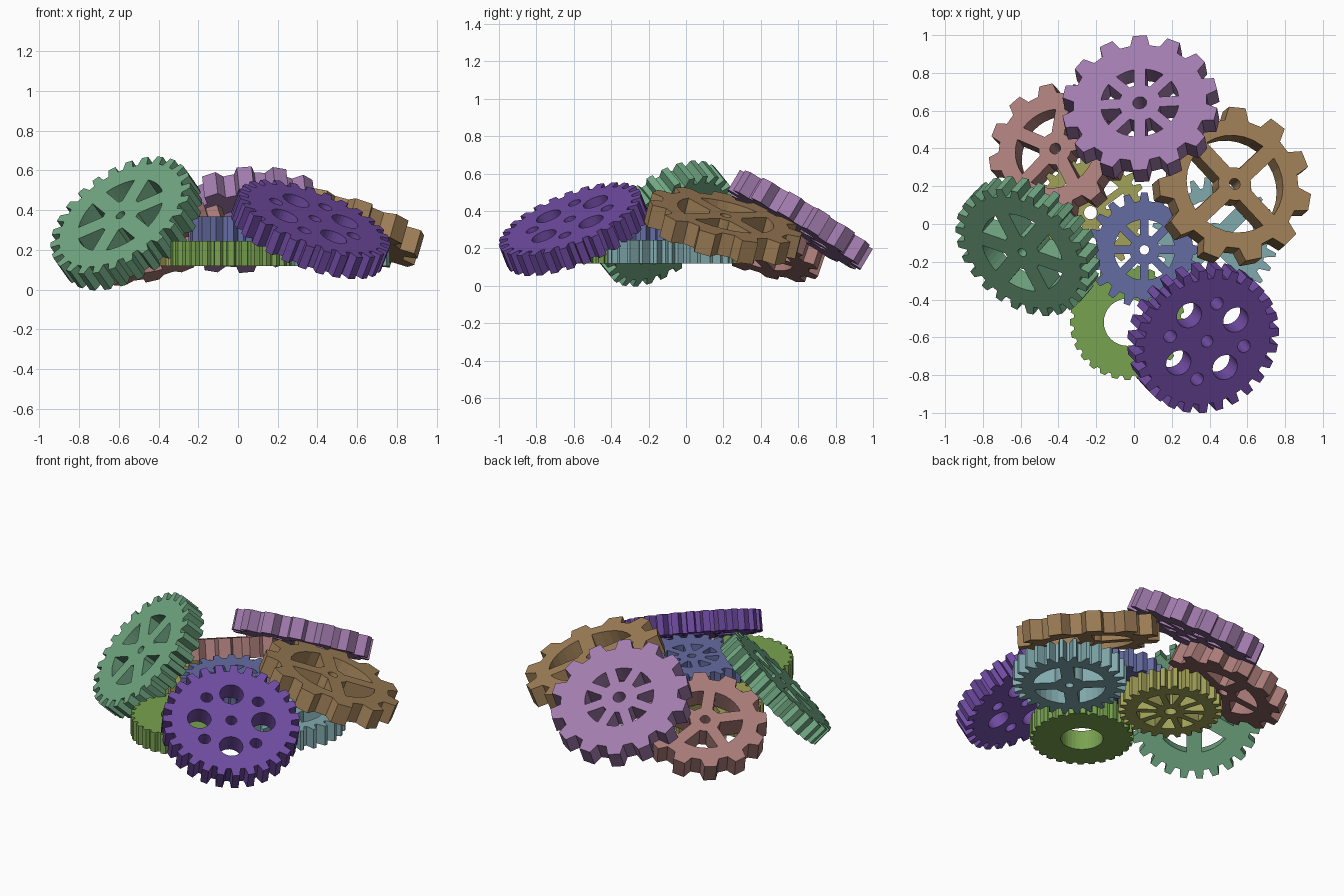
import bpy, bmesh
from math import sin, cos, pi, asin, radians
from mathutils import Vector, Matrix

if "Cube" in bpy.data.objects:
    bpy.data.objects.remove(bpy.data.objects["Cube"])

T = 0.125  # common gear thickness


def pol(r, a):
    return (r * cos(a), r * sin(a))


# --- outlines -------------------------------------------------------------
def teeth(n, root, tip, phase, wr, wt):
    """Toothed rim; wr / wt are root and tip widths as a share of the pitch."""
    p = 2 * pi / n
    pts = []
    for i in range(n):
        a = radians(phase) + i * p
        pts += [pol(root, a - wr * p / 2), pol(tip, a - wt * p / 2),
                pol(tip, a + wt * p / 2), pol(root, a + wr * p / 2)]
    return pts


def circle(r, x=0, y=0, n=24):
    return [(x + r * cos(2 * pi * i / n), y + r * sin(2 * pi * i / n)) for i in range(n)]


def windows(n, r0, r1, w, phase):
    """Openings between n spokes of even width w; one spoke at the phase angle."""
    out = []
    for k in range(n):
        mid = radians(phase) + (k + 0.5) * 2 * pi / n
        h0, h1 = (max(pi / n - asin(w / 2 / r), 0.02) for r in (r0, r1))
        steps = [-1 + i / 3 for i in range(7)]
        out.append([pol(r0, mid + s * h0) for s in steps] +
                   [pol(r1, mid - s * h1) for s in steps])
    return out


def ring(n, r, d, phase):
    return [circle(r, *pol(d, radians(phase) + 2 * pi * k / n)) for k in range(n)]


# --- gear builder ---------------------------------------------------------
def gear(name, color, loc, normal, rim, holes):
    cu = bpy.data.curves.new(name + "_profile", 'CURVE')
    cu.dimensions = '2D'
    cu.fill_mode = 'BOTH'
    cu.extrude = T / 2
    for pts in [rim] + holes:
        sp = cu.splines.new('POLY')
        sp.points.add(len(pts) - 1)
        for q, (x, y) in zip(sp.points, pts):
            q.co = (x, y, 0, 1)
        sp.use_cyclic_u = True
    tmp = bpy.data.objects.new(name + "_tmp", cu)
    bpy.context.scene.collection.objects.link(tmp)
    dg = bpy.context.evaluated_depsgraph_get()
    me = bpy.data.meshes.new_from_object(tmp.evaluated_get(dg))
    bpy.data.objects.remove(tmp)
    bm = bmesh.new()
    bm.from_mesh(me)
    bmesh.ops.remove_doubles(bm, verts=bm.verts, dist=1e-5)
    bmesh.ops.recalc_face_normals(bm, faces=bm.faces)
    for f in bm.faces:
        f.smooth = False
    bm.to_mesh(me)
    bm.free()
    me.name = name
    mat = bpy.data.materials.new(name + "_paint")
    mat.diffuse_color = (*color, 1)
    mat.use_nodes = True
    mat.node_tree.nodes["Principled BSDF"].inputs["Base Color"].default_value = mat.diffuse_color
    me.materials.clear()
    me.materials.append(mat)
    ob = bpy.data.objects.new(name, me)
    # local z along the axle, local x kept near world x
    z = Vector(normal).normalized()
    x = (Vector((1, 0, 0)) - z * z.x).normalized()
    rot = Matrix((x, z.cross(x), z)).transposed().to_4x4()
    ob.matrix_world = Matrix.Translation(loc) @ rot
    bpy.context.scene.collection.objects.link(ob)


UP = (0, 0, 1)
Z1, Z2 = 0.182, 0.307  # lower and upper flat layers

# --- flat gears in the middle ---------------------------------------------
gear("lime_gear", (0.19, 0.36, 0.08), (-0.035, -0.52, Z1), UP,
     teeth(28, 0.285, 0.305, 0, 0.75, 0.45), [circle(0.125, n=32)])
gear("olive_gear", (0.36, 0.36, 0.1), (-0.23, 0.06, Z1), UP,
     teeth(26, 0.268, 0.305, 0, 0.7, 0.35),
     [circle(0.035)] + windows(10, 0.085, 0.2, 0.038, 0))
gear("teal_gear", (0.22, 0.4, 0.42), (0.425, -0.085, Z1), UP,
     teeth(26, 0.28, 0.335, 0, 0.75, 0.25),
     [circle(0.025)] + windows(4, 0.09, 0.215, 0.08, 45))
gear("blue_gear", (0.13, 0.15, 0.36), (0.055, -0.137, Z2), UP,
     teeth(20, 0.258, 0.305, 0, 0.65, 0.35),
     [circle(0.025)] + windows(8, 0.08, 0.16, 0.045, 90))

# --- tilted gears around the outside --------------------------------------
gear("green_gear", (0.16, 0.38, 0.22), (-0.562, -0.117, 0.333), (-0.49, -0.56, 0.69),
     teeth(26, 0.353, 0.402, 0, 0.65, 0.4),
     [circle(0.025)] + windows(6, 0.11, 0.245, 0.09, 0))
gear("violet_gear", (0.16, 0.07, 0.36), (0.366, -0.6, 0.303), (0.34, -0.345, 0.875),
     teeth(27, 0.355, 0.405, 0, 0.65, 0.45),
     [circle(0.033)] + ring(4, 0.07, 0.19, 32) + ring(4, 0.035, 0.215, 75))
gear("lilac_gear", (0.36, 0.2, 0.42), (0.037, 0.61, 0.352), (-0.1, 0.51, 0.855),
     teeth(14, 0.355, 0.415, 90, 0.65, 0.4),
     [circle(0.037)] + windows(8, 0.11, 0.208, 0.06, 0))
gear("brown_gear", (0.36, 0.22, 0.1), (0.517, 0.198, 0.318), (0.27, 0.23, 0.93),
     teeth(11, 0.35, 0.42, -10, 0.65, 0.38),
     [circle(0.03)] + windows(4, 0.09, 0.265, 0.085, 45))
gear("rose_gear", (0.4, 0.2, 0.19), (-0.40, 0.38, 0.23), (-0.28, 0.31, 0.907),
     teeth(12, 0.312, 0.366, 98, 0.65, 0.38),
     [circle(0.03)] + windows(5, 0.09, 0.22, 0.07, 80))
